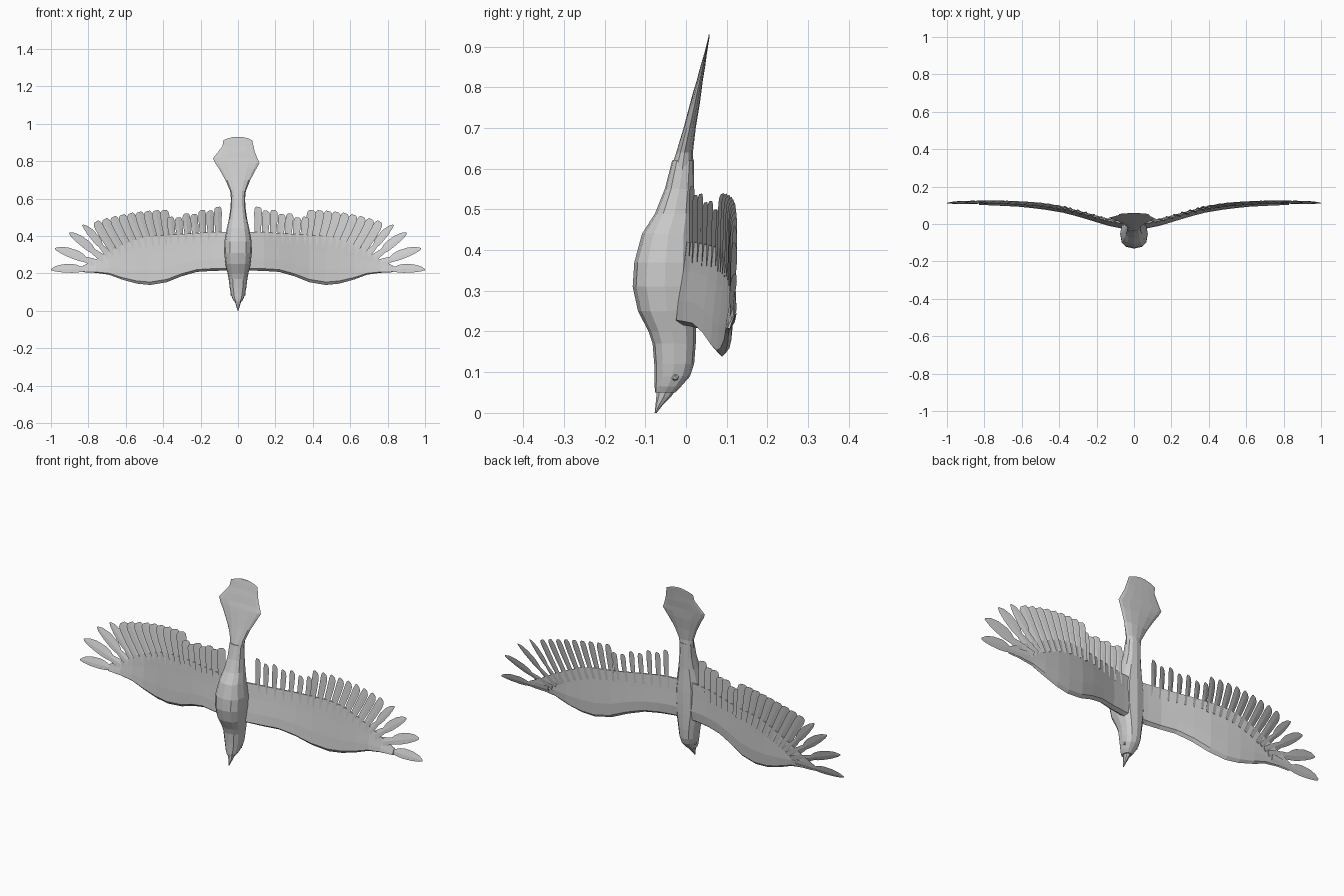
import bpy, bmesh, math
from mathutils import Vector

if "Cube" in bpy.data.objects:
    bpy.data.objects.remove(bpy.data.objects["Cube"])


def finish(bm, name, mirror=False):
    bmesh.ops.recalc_face_normals(bm, faces=bm.faces)
    me = bpy.data.meshes.new(name)
    bm.to_mesh(me)
    bm.free()
    ob = bpy.data.objects.new(name, me)
    bpy.context.collection.objects.link(ob)
    if mirror:
        ob.modifiers.new("Mirror", 'MIRROR').use_mirror_merge = False
    return ob


def loft(bm, rings):
    rows = [[bm.verts.new(p) for p in r] for r in rings]
    n = len(rows[0])
    for a, b in zip(rows, rows[1:]):
        for i in range(n):
            j = (i + 1) % n
            bm.faces.new((a[i], a[j], b[j], b[i]))
    bm.faces.new(rows[0])
    bm.faces.new(rows[-1])


def oval(z, xl, xr, yf, yb, n=12, power=1.0):
    # power below 1 gives a boxier section
    cx, cy = (xl + xr) / 2, (yf + yb) / 2
    ring = []
    for i in range(n):
        c, s = math.cos(2 * math.pi * i / n), math.sin(2 * math.pi * i / n)
        ring.append((cx + (xr - xl) / 2 * math.copysign(abs(c) ** power, c),
                     cy + (yb - yf) / 2 * math.copysign(abs(s) ** power, s), z))
    return ring


def lerp(table, x):
    for a, b in zip(table, table[1:]):
        if x <= b[0]:
            f = max(0, (x - a[0]) / (b[0] - a[0]))
            return [p + (q - p) * f for p, q in zip(a, b)]
    return list(table[-1])


# Body, head down: z, half width, belly y, back y
body = [(0.05, .021, -.076, -.026), (0.065, .03, -.077, -.012), (0.09, .038, -.077, .01),
        (0.12, .044, -.078, .02), (0.17, .05, -.082, .024), (0.2, .056, -.092, .025),
        (0.25, .067, -.118, .026), (0.31, .074, -.131, .026), (0.37, .073, -.127, .025),
        (0.44, .06, -.108, .022), (0.49, .049, -.076, .02), (0.55, .04, -.052, .02),
        (0.62, .037, -.034, .02)]
bm = bmesh.new()
loft(bm, [oval(z, -w, w, f, b, 12, .8) for z, w, f, b in body])
finish(bm, "body")

# Hooked beak
bm = bmesh.new()
loft(bm, [oval(z, -w, w, f, b, 8) for z, w, f, b in
          [(0, .002, -.077, -.072), (0.018, .008, -.075, -.058),
           (0.04, .014, -.073, -.036), (0.065, .02, -.07, -.02)]])
finish(bm, "beak")

# Eyes
bm = bmesh.new()
bmesh.ops.create_icosphere(bm, subdivisions=1, radius=0.011)
bmesh.ops.translate(bm, verts=bm.verts, vec=(0.031, -0.027, 0.088))
finish(bm, "eye", True)

# Fanned tail: z, left, right, front y, back y
tail = [(0.58, -.036, .036, -.043, .02), (0.64, -.042, .042, -.024, .017),
        (0.7, -.068, .066, -.006, .024), (0.76, -.102, .098, .01, .034),
        (0.79, -.122, .115, .018, .038), (0.815, -.134, .104, .026, .041),
        (0.85, -.106, .09, .035, .047), (0.88, -.083, .083, .044, .051),
        (0.912, -.078, .076, .052, .056), (0.923, -.05, .05, .055, .058),
        (0.93, -.02, .02, .056, .058)]
bm = bmesh.new()
loft(bm, [oval(*r) for r in tail])
finish(bm, "tail")

# Wing arm: x, leading z, trailing z, y, thickness
wing = [(0.03, .215, .42, -.002, .04), (0.07, .215, .42, .002, .04), (0.14, .213, .42, .014, .035),
        (0.22, .208, .415, .037, .032), (0.3, .185, .41, .06, .03), (0.38, .153, .405, .08, .028),
        (0.47, .138, .4, .094, .026), (0.54, .145, .385, .102, .024), (0.62, .167, .35, .108, .02),
        (0.69, .193, .315, .11, .017), (0.76, .203, .275, .112, .014), (0.83, .207, .24, .112, .01)]
profile = [(0, 0), (.06, -.5), (.3, -.45), (.65, -.25), (1, -.1),
           (1, .12), (.65, .3), (.3, .5), (.06, .42)]
bm = bmesh.new()
loft(bm, [[(x, y - .006 + t * o + .012 * c, lo + (hi - lo) * c) for c, o in profile]
          for x, lo, hi, y, t in wing])
finish(bm, "wing", True)


def wing_y(x):
    return lerp(wing + [(1.0, 0, 0, .106, 0)], x)[3]


# Blade outline: position along feather, lower edge, upper edge (in half widths)
BLADE = [(0, -.75, .75), (.3, -.85, .8), (.6, -1, .9), (.85, -1, 1), (.95, -.85, .9), (1, -.4, .6)]
NOTCHED = [(0, -.8, .8), (.3, -.7, .6), (.42, -.55, .45), (.5, -.65, .8), (.6, -.7, 1),
           (.78, -.6, .95), (.92, -.4, .6), (1, -.15, .1)]


def feather(bm, root, tip, half, outline):
    a = Vector((root[0], wing_y(root[0]) + .006, root[1]))
    b = Vector((tip[0], wing_y(tip[0]) + .006, tip[1]))
    along = b - a
    side = Vector((-along.z, 0, along.x)).normalized() * half
    side.y = half * .35                     # slight twist so neighbours overlap
    rings = []
    for f, lo, hi in outline:
        c = a + along * f
        th = Vector((0, .0035 * (1 - .6 * f), 0))
        rings.append([c + side * lo, c - th, c + side * hi, c + th])
    loft(bm, rings)


# Inner short feathers, alternating in length
bm = bmesh.new()
for i in range(7):
    x = .108 + .0405 * i
    z = .55 - .009 * i + (.006 if i % 2 == 0 else -.006)
    feather(bm, (x - .006, .36), (x + .002 * i, z), .0205, BLADE)
finish(bm, "inner_feathers", True)

# Long middle feathers, leaning further outward
bm = bmesh.new()
for i in range(9):
    f = i / 8
    root = (.37 + .27 * f, .35 - .075 * f * f)
    tip = (.395 + .365 * f, .538 - .01 * f - .052 * f * f)
    feather(bm, root, tip, .024, BLADE)
finish(bm, "middle_feathers", True)

# Separated wingtip feathers
bm = bmesh.new()
for root, tip, w in [((.66, .265), (.83, .46), .025), ((.68, .25), (.902, .417), .028),
                     ((.7, .235), (.978, .333), .03), ((.72, .225), (.999, .221), .028)]:
    feather(bm, root, tip, w, NOTCHED)
finish(bm, "wingtip_feathers", True)
